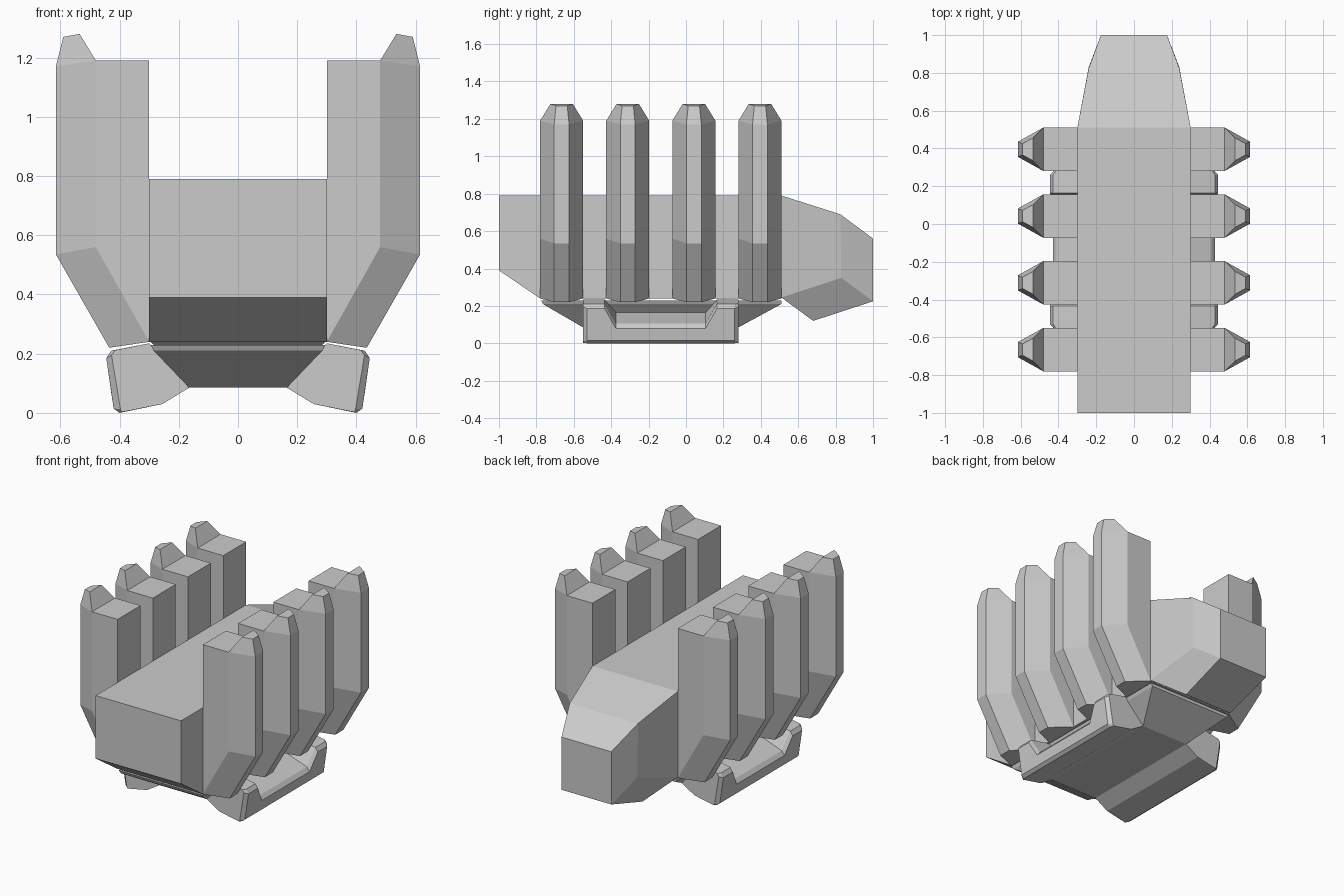
import bpy, bmesh

if "Cube" in bpy.data.objects:
    bpy.data.objects.remove(bpy.data.objects["Cube"])


def build(name, verts, faces, mirror=False):
    bm = bmesh.new()
    vs = [bm.verts.new(v) for v in verts]
    for f in faces:
        bm.faces.new([vs[i] for i in f])
    bmesh.ops.recalc_face_normals(bm, faces=bm.faces)
    me = bpy.data.meshes.new(name)
    bm.to_mesh(me)
    bm.free()
    ob = bpy.data.objects.new(name, me)
    bpy.context.collection.objects.link(ob)
    if mirror:
        ob.modifiers.new("Mirror", 'MIRROR').use_axis[0] = True
    return ob


def loft(name, rings, mirror=False):
    n = len(rings[0])
    verts = [v for r in rings for v in r]
    last = (len(rings) - 1) * n
    faces = [list(range(n)), list(range(last, last + n))]
    for k in range(len(rings) - 1):
        for i in range(n):
            j = (i + 1) % n
            faces.append([k*n + i, k*n + j, k*n + n + j, k*n + n + i])
    return build(name, verts, faces, mirror)


def two_sided(name, side, side_faces, outline, at):
    # two matching sides bridged along an outline loop
    n = len(side)
    verts = [at(p, -1) for p in side] + [at(p, 1) for p in side]
    faces = [f for f in side_faces] + [[i + n for i in f] for f in side_faces]
    for a, b in zip(outline, outline[1:] + outline[:1]):
        faces.append([a, b, b + n, a + n])
    return verts, faces


# main hull with sloped front underside
hull = [(-1, .79), (-1, .39), (-.78, .24), (.51, .24), (.51, .79)]
loft("hull", [[(x, y, z) for y, z in hull] for x in (-.3, .3)])

# tapered rear nose: (half width, y, z)
nose = [(.30, .51, .79), (.24, .825, .69), (.175, 1, .56), (.175, 1, .225),
        (.17, .68, .12), (.30, .51, .245), (.24, .83, .35)]
v, f = two_sided("nose", nose, [[0, 1, 6, 5], [1, 2, 3, 6], [5, 6, 3, 4]],
                 [0, 1, 2, 3, 4, 5], lambda p, s: (s * p[0], p[1], p[2]))
build("rear_nose", v, f)

# belly pan under the hull
loft("belly", [[(-w, y0, z), (w, y0, z), (w, y1, z), (-w, y1, z)]
               for w, y0, y1, z in ((.165, -.55, .28, .085),
                                    (.285, -.765, .51, .21),
                                    (.295, -.775, .51, .23))])

# upright side ribs: (x, half depth, z)
rib = [(.30, .115, 1.19), (.48, .115, 1.19), (.535, .06, 1.28),
       (.59, .03, 1.27), (.615, .04, 1.17), (.615, .04, .535),
       (.435, .04, .22), (.30, .115, .24), (.48, .115, .56)]
rib_faces = [[0, 1, 8, 7], [1, 2, 3, 4], [1, 4, 5, 8], [8, 5, 6, 7]]
for i in range(4):
    yc = -.665 + i * .3535
    v, f = two_sided("rib", rib, rib_faces, list(range(8)),
                     lambda p, s: (p[0], yc + s * p[1], p[2]))
    build(f"side_rib_{i + 1}", v, f, True)

# lower skids with a recessed middle
base = [(.165, .085), (.255, .03)]
cap = base + [(.392, .003), (.397, .012), (.427, .195), (.415, .212), (.30, .235)]
post = base + [(.40, 0), (.42, .015), (.445, .185), (.428, .21), (.30, .235)]
low = base + [(.40, 0), (.42, .015), (.43, .08), (.41, .105), (.24, .165)]
stations = [(-.55, cap), (-.53, post), (-.435, post), (-.375, low),
            (.105, low), (.165, post), (.26, post), (.28, cap)]
loft("side_skid", [[(x, y, z) for x, z in prof] for y, prof in stations], True)
